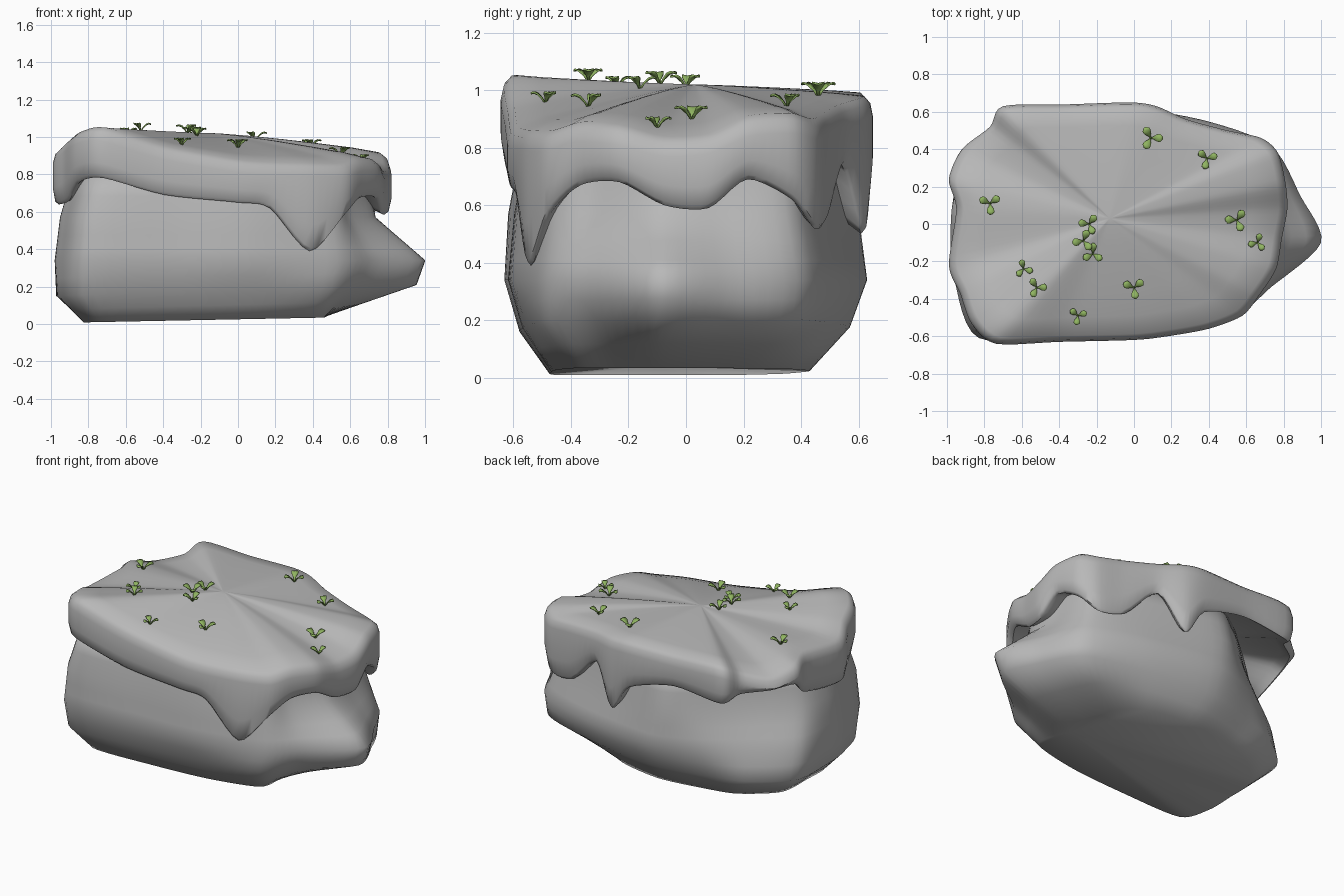
import bpy, math
from mathutils import Vector
from mathutils.bvhtree import BVHTree

cube = bpy.data.objects.get("Cube")
if cube:
    bpy.data.objects.remove(cube)


def material(name, colour):
    mat = bpy.data.materials.new(name)
    mat.use_nodes = True
    mat.diffuse_color = colour
    mat.node_tree.nodes["Principled BSDF"].inputs["Base Color"].default_value = colour
    return mat


stone = material("grey stone", (0.48, 0.48, 0.48, 1))
leaf_green = material("leaf green", (0.28, 0.46, 0.12, 1))


def make_object(name, verts, faces, mat, angle):
    mesh = bpy.data.meshes.new(name)
    mesh.from_pydata(verts, [], faces)
    mesh.materials.append(mat)
    obj = bpy.data.objects.new(name, mesh)
    bpy.context.collection.objects.link(obj)
    bpy.ops.object.select_all(action='DESELECT')
    obj.select_set(True)
    bpy.context.view_layer.objects.active = obj
    bpy.ops.object.shade_smooth_by_angle(angle=math.radians(angle))
    return obj


def smooth_loop(points, steps):
    """Closed curve through the points, eased a little at each of them."""
    out, n = [], len(points)
    pts = [Vector(p) for p in points]
    for i in range(n):
        a, b, c, d = (pts[(i + k) % n] for k in (-1, 0, 1, 2))
        m0, m1 = (c - a) * 0.4, (d - b) * 0.4
        for s in range(steps):
            t = s / steps
            h = t * t * (3 - 2 * t)
            out.append(b * (1 - h) + c * h + m0 * t * (1 - t) ** 2 - m1 * t * t * (1 - t))
    return out


def loft(rings, first, last):
    """Skin a stack of rings, closing both ends with a fan to a centre point."""
    n = len(rings[0])
    verts = [v for ring in rings for v in ring]
    faces = []
    for r in range(len(rings) - 1):
        for i in range(n):
            j = (i + 1) % n
            faces.append((r * n + i, r * n + j, r * n + n + j, r * n + n + i))
    for centre, start, flip in ((first, 0, True), (last, (len(rings) - 1) * n, False)):
        verts.append(Vector(centre))
        for i in range(n):
            a, b = start + i, start + (i + 1) % n
            faces.append((b, a, len(verts) - 1) if flip else (a, b, len(verts) - 1))
    return verts, faces


# Rock body: outlines from the narrow foot up to the neck under the cap
foot = [(.45, -.1), (.43, .05), (.35, .25), (.2, .38), (-.1, .43), (-.4, .38), (-.6, .32), (-.8, .14),
        (-.82, -.1), (-.82, -.28), (-.74, -.46), (-.3, -.47), (.1, -.45), (.42, -.38), (.46, -.25)]
low = [(.95, -.1), (.87, .15), (.72, .4), (.3, .52), (-.15, .57), (-.5, .48), (-.73, .4), (-.95, .2),
       (-.97, -.08), (-.95, -.3), (-.83, -.56), (-.3, -.57), (.1, -.55), (.5, -.49), (.68, -.32)]
middle = [(1, -.1), (.89, .15), (.73, .42), (.35, .56), (-.15, .63), (-.46, .53), (-.69, .39), (-.95, .16),
          (-.98, -.1), (-.96, -.3), (-.83, -.61), (-.3, -.62), (.1, -.6), (.53, -.5), (.73, -.34)]
neck = [(.73, -.1), (.72, .12), (.67, .38), (.35, .5), (-.18, .6), (-.38, .52), (-.61, .33), (-.89, .07),
        (-.95, -.12), (-.93, -.3), (-.81, -.6), (-.3, -.6), (.1, -.58), (.5, -.47), (.6, -.32)]


def level(outline, z, tilt=0):
    return smooth_loop([(x, y, z + tilt * x) for x, y in outline], 6)


def mix(a, b, t):
    return [p.lerp(q, t) for p, q in zip(a, b)]


bottom = level(foot, .025, .02)
belly = level(low, .18, .03)
waist = level(middle, .34)
shoulder = level(neck, .57)
tucked = level([(x * .93, y * .93) for x, y in neck], .8)
verts, faces = loft([bottom, mix(bottom, belly, .5), belly, mix(belly, waist, .5), waist,
                     mix(waist, shoulder, .3), mix(waist, shoulder, .6), shoulder,
                     mix(shoulder, tucked, .5), tucked],
                    (.38, -.14, .04), (-.13, .03, .85))
make_object("rock_body", verts, faces, stone, 85)

# Draped cap: x, y, height of the rim, height of the dripping hem
rim = [(.82, .08, .85, .59), (.81, .22, .91, .69), (.77, .38, .92, .62), (.68, .46, .9, .52),
       (.5, .5, .92, .55), (.28, .56, .95, .74), (.12, .63, .97, .5), (-.02, .65, .98, .68),
       (-.35, .64, .98, .77), (-.7, .63, .99, .74), (-.77, .52, .93, .78), (-.92, .4, .89, .8),
       (-.99, .24, .93, .8), (-.95, .08, .95, .68), (-.99, -.22, .93, .64), (-.93, -.37, .99, .66),
       (-.87, -.53, 1.03, .76), (-.74, -.64, 1.05, .78), (-.4, -.63, .95, .69), (0, -.62, .88, .65),
       (.18, -.6, .865, .62), (.4, -.56, .86, .39), (.58, -.49, .86, .57), (.67, -.38, .89, .67),
       (.76, -.24, .88, .68), (.79, -.08, .84, .6)]
edge = smooth_loop(rim, 5)
hub = Vector((-.13, .03, 1.02))


def cap_ring(scale, z):
    return [Vector((hub.x + (p[0] - hub.x) * scale, hub.y + (p[1] - hub.y) * scale, z(p[2], p[3])))
            for p in edge]


rings = [cap_ring(.9, lambda top, hem: hem + .03), cap_ring(.965, lambda top, hem: hem),
         cap_ring(.985, lambda top, hem: hem + .015), cap_ring(1, lambda top, hem: hem * .7 + top * .3),
         cap_ring(1, lambda top, hem: top - .07), cap_ring(.985, lambda top, hem: top - .025),
         cap_ring(.95, lambda top, hem: top)]
for t in (.8, .6, .4, .2, .04):
    rings.append(cap_ring(t, lambda top, hem: hub.z + (top - hub.z) * t ** 1.25))
verts, faces = loft(rings, (-.13, .03, .83), hub)
make_object("rock_cap", verts, faces, stone, 60)
surface = BVHTree.FromPolygons(verts, faces)


# Sprouts: three spoon-shaped leaves each, standing on the cap
def sprout(name, x, y, size, turn):
    ground = surface.ray_cast(Vector((x, y, 3)), Vector((0, 0, -1)))[0]
    verts, faces = [], []
    profile = [(0, 0, .06), (.2, .3, .1), (.5, .58, .3), (.8, .7, .34), (1.05, .66, .1)]
    for k in range(3):
        a = turn + k * math.tau / 3
        out, side = Vector((math.cos(a), math.sin(a), 0)), Vector((-math.sin(a), math.cos(a), 0))
        start = len(verts)
        for reach, rise, width in profile:
            for s in (-1, 0, 1):
                up = Vector((0, 0, rise + abs(s) * width * .2))
                verts.append(ground + (out * reach + side * (s * width) + up) * size)
        for r in range(len(profile) - 1):
            for c in range(2):
                i = start + r * 3 + c
                faces.append((i, i + 3, i + 4, i + 1))
    obj = make_object(name, verts, faces, leaf_green, 60)
    thick = obj.modifiers.new("thickness", 'SOLIDIFY')
    thick.thickness = .006


spots = [(.09, .46, .062), (.39, .35, .055), (-.77, .11, .058), (-.24, 0, .055), (-.27, -.09, .058),
         (-.22, -.16, .055), (-.59, -.24, .048), (-.52, -.34, .053), (-.3, -.49, .048),
         (0, -.34, .058), (.55, .02, .06), (.66, -.1, .048)]
for n, (x, y, size) in enumerate(spots):
    sprout(f"sprout_{n + 1}", x, y, size, n * 2.4)
